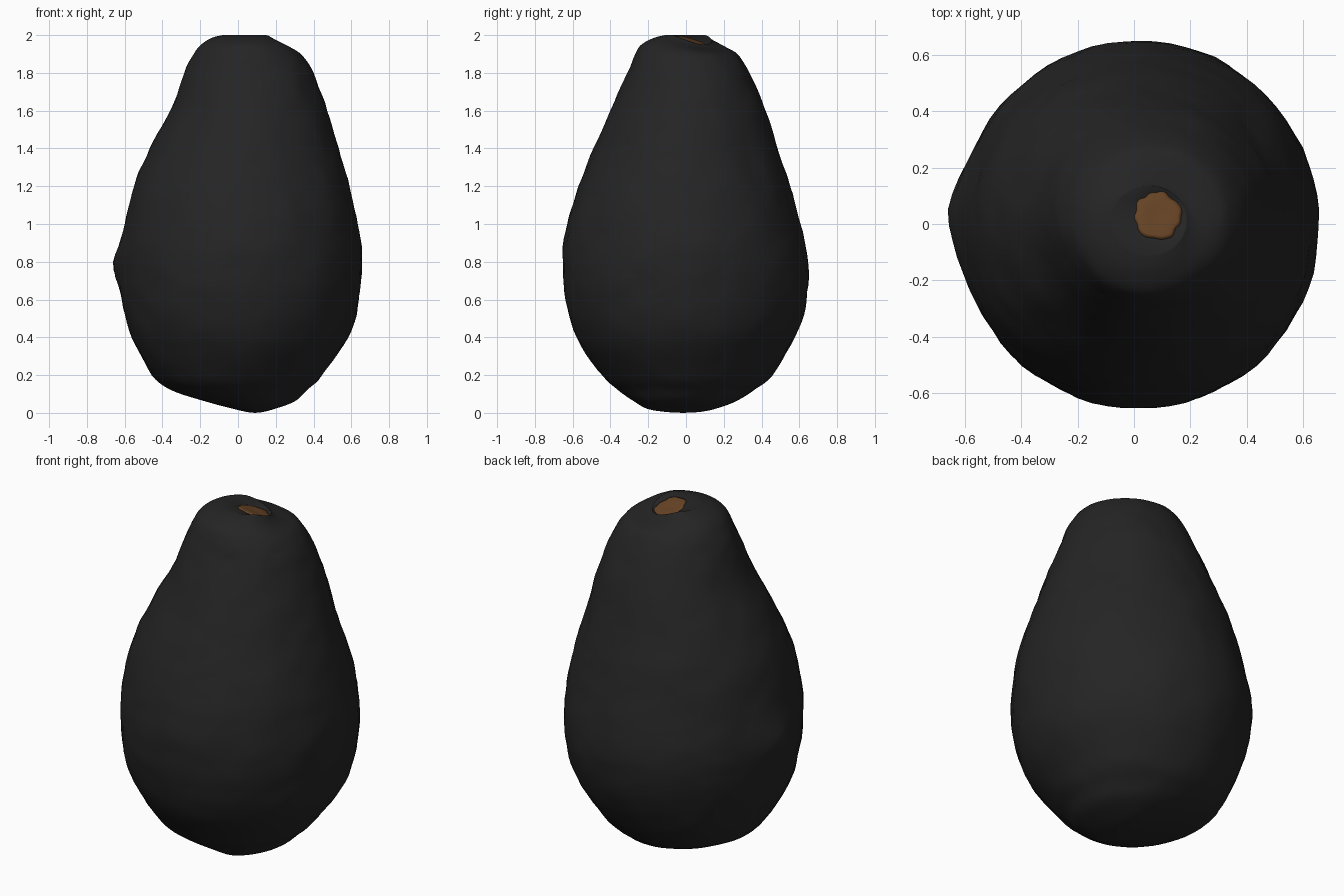
import bpy, bmesh, math
from mathutils import Vector, noise

if "Cube" in bpy.data.objects:
    bpy.data.objects.remove(bpy.data.objects["Cube"])

SEG, SUB = 72, 5
STEM = (0.085, 0.03)

# Body outline: z, left x, right x, front y, back y
ROWS = [
    (0.004, 0.05, 0.13, -0.10, 0.07),
    (0.02, -0.02, 0.19, -0.20, 0.15),
    (0.06, -0.17, 0.30, -0.275, 0.26),
    (0.12, -0.35, 0.365, -0.36, 0.36),
    (0.20, -0.455, 0.445, -0.445, 0.455),
    (0.40, -0.56, 0.585, -0.58, 0.575),
    (0.60, -0.61, 0.64, -0.64, 0.64),
    (0.80, -0.625, 0.66, -0.655, 0.645),
    (1.00, -0.595, 0.635, -0.63, 0.605),
    (1.20, -0.55, 0.59, -0.57, 0.55),
    (1.40, -0.465, 0.53, -0.485, 0.485),
    (1.60, -0.36, 0.47, -0.40, 0.425),
    (1.80, -0.285, 0.40, -0.315, 0.335),
    (1.90, -0.235, 0.335, -0.27, 0.275),
    (1.95, -0.195, 0.28, -0.235, 0.215),
    (1.985, -0.14, 0.215, -0.17, 0.155),
    (2.0, -0.08, 0.185, -0.11, 0.135),
]


def material(name, rgb):
    m = bpy.data.materials.new(name)
    m.diffuse_color = (*rgb, 1)
    m.use_nodes = True
    m.node_tree.nodes["Principled BSDF"].inputs["Base Color"].default_value = m.diffuse_color
    return m


def spline(p0, p1, p2, p3, t):
    return [0.5 * (2*b + (c-a)*t + (2*a-5*b+4*c-d)*t*t + (3*b-a-3*c+d)*t**3)
            for a, b, c, d in zip(p0, p1, p2, p3)]


def stem_z(x, y):
    return 1.963 - 0.15 * (x - STEM[0]) - 0.3 * (y - STEM[1])


def body_point(row, a):
    z, xl, xr, yf, yb = row
    c, s = math.cos(a), math.sin(a)
    x = (xl + xr) / 2 + (xr - xl) / 2 * c
    y = (yf + yb) / 2 + (yb - yf) / 2 * s
    # side bump, skin lumps and the tilted crown
    x -= 0.04 * math.exp(-((z-0.79)/0.13)**2 - ((y-0.05)/0.13)**2) * (x < 0)
    p = Vector((x, y, z))
    fade = min(1, z / 0.2, max(0, (2.0 - z) / 0.15))
    d = fade * (0.008 * noise.noise(p * 5) + 0.006 * noise.noise(p * 13))
    t = min(1, max(0, (z - 1.88) / 0.12))
    drop = 0.05 * t * t * (3 - 2*t) * max(0, math.cos(a - math.radians(45)))**1.5
    return (x + d*c, y + d*s, z - drop)


def disc_ring(r, lift, wobble=0.0):
    pts = []
    for i in range(SEG):
        a = 2 * math.pi * i / SEG
        q = r * (1 + wobble * noise.noise(Vector((math.cos(a)*2, math.sin(a)*2, 3))))
        x, y = STEM[0] + q * math.cos(a), STEM[1] + q * math.sin(a)
        pts.append((x, y, stem_z(x, y) + lift))
    return pts


def loft(name, rings, bottom, top, mat):
    bm = bmesh.new()
    loops = [[bm.verts.new(p) for p in r] for r in rings]
    for lo, hi in zip(loops, loops[1:]):
        for i in range(SEG):
            j = (i + 1) % SEG
            bm.faces.new((lo[i], lo[j], hi[j], hi[i]))
    for loop, tip, flip in ((loops[0], bottom, True), (loops[-1], top, False)):
        v = bm.verts.new(tip)
        for i in range(SEG):
            e = (loop[i], loop[(i + 1) % SEG], v)
            bm.faces.new(e[::-1] if flip else e)
    bmesh.ops.recalc_face_normals(bm, faces=bm.faces)
    me = bpy.data.meshes.new(name)
    bm.to_mesh(me)
    bm.free()
    me.materials.append(mat)
    ob = bpy.data.objects.new(name, me)
    bpy.context.collection.objects.link(ob)
    for f in me.polygons:
        f.use_smooth = True
    return ob


skin = material("dark skin", (0.018, 0.018, 0.018))
brown = material("stem brown", (0.135, 0.058, 0.019))

# Fruit body: interpolated rings closing into a dimple under the stem
rows = []
for k in range(len(ROWS) - 1):
    q = [ROWS[max(0, min(len(ROWS) - 1, k + o))] for o in (-1, 0, 1, 2)]
    rows += [spline(*q, n / SUB) for n in range(SUB)]
rows.append(ROWS[-1])
rings = [[body_point(r, 2 * math.pi * i / SEG) for i in range(SEG)] for r in rows]
rings.append(disc_ring(0.085, 0.0))
loft("fruit_body", rings, (0.09, -0.015, 0.0), (*STEM, stem_z(*STEM) - 0.01), skin)

# Stem scar: thin uneven plate in the dimple
loft("stem_scar",
     [disc_ring(0.08, -0.008, 0.2), disc_ring(0.083, 0.003, 0.2),
      disc_ring(0.07, 0.008, 0.2), disc_ring(0.035, 0.004, 0.2)],
     (*STEM, stem_z(*STEM) - 0.008), (*STEM, stem_z(*STEM) + 0.002), brown)
